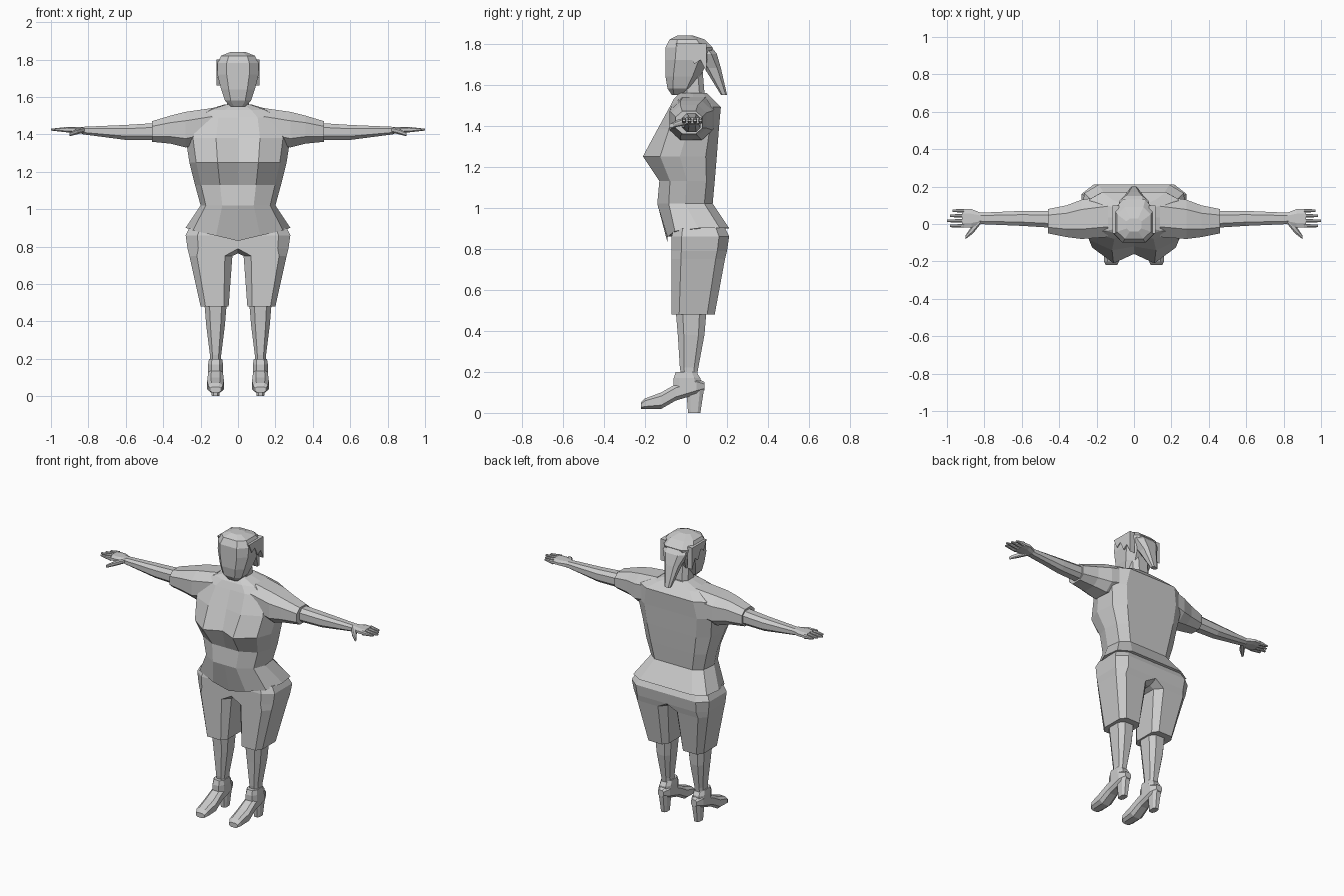
import bpy, bmesh

cube = bpy.data.objects.get("Cube")
if cube:
    bpy.data.objects.remove(cube, do_unlink=True)

shade = (.6, .6, .6, 1)
grey = bpy.data.materials.new("plain_grey")
grey.use_nodes = True
grey.diffuse_color = shade
grey.node_tree.nodes["Principled BSDF"].inputs["Base Color"].default_value = shade


def loft(name, rings, mirrored):
    """Skin a list of equal-length point rings and cap both ends."""
    bm = bmesh.new()
    loops = [[bm.verts.new(point) for point in ring] for ring in rings]
    for lower, upper in zip(loops, loops[1:]):
        for i in range(len(lower)):
            bm.faces.new((lower[i - 1], lower[i], upper[i], upper[i - 1]))
    bm.faces.new(loops[0])
    bm.faces.new(loops[-1])
    bmesh.ops.recalc_face_normals(bm, faces=bm.faces)
    mesh = bpy.data.meshes.new(name)
    bm.to_mesh(mesh)
    bm.free()
    mesh.materials.append(grey)
    obj = bpy.data.objects.new(name, mesh)
    bpy.context.collection.objects.link(obj)
    if mirrored:
        modifier = obj.modifiers.new("both_sides", 'MIRROR')
        modifier.use_mirror_merge = False


def octagon(axis, along, u_min, u_max, v_min, v_max, flat):
    """Chamfered box outline, set at a distance along the given axis."""
    corners = [(1, -flat), (1, flat), (flat, 1), (-flat, 1)]
    corners += [(-a, -b) for a, b in corners]
    points = []
    for a, b in corners:
        point = [(u_min + u_max + a * (u_max - u_min)) / 2,
                 (v_min + v_max + b * (v_max - v_min)) / 2]
        point.insert("xyz".index(axis), along)
        points.append(point)
    return points


def tube(name, axis, sections, mirrored=True, flat=.5):
    loft(name, [octagon(axis, *section, flat) for section in sections], mirrored)


def upright(name, centre, sections, axis="z"):
    """Tube symmetric about x = centre: position, half width, then depth range."""
    boxes = [(along, centre - half, centre + half, low, high)
             for along, half, low, high in sections]
    tube(name, axis, boxes, mirrored=centre > 0, flat=.55)


def body_ring(z, width, front, back, dip=0, cleft=0):
    """Section with a flat back, rounded flanks and two front peaks."""
    middle, depth = (front + back) / 2, (back - front) / 2
    side = [(width * .42, front, z - dip * .6),
            (width * .86, front * .6, z - dip * .2),
            (width, middle, z),
            (width * .95, middle + depth * .7, z),
            (width * .68, back, z)]
    other = [(-x, y, height) for x, y, height in reversed(side)]
    return [(0, front + cleft, z - dip), *side, (0, back, z), *other]


# Loose shirt with a flared hem that dips at the front
loft("shirt", [
    body_ring(.9, .28, -.09, .21, dip=.07),
    body_ring(1.02, .2, -.14, .13),
    body_ring(1.13, .23, -.13, .14),
    body_ring(1.25, .26, -.21, .15, cleft=.05),
    body_ring(1.38, .28, -.14, .16, cleft=.02),
    body_ring(1.49, .25, -.08, .17),
    body_ring(1.53, .17, -.06, .13),
    body_ring(1.56, .07, -.03, .1),
], mirrored=False)
tube("sleeve", "x", [
    (.14, -.07, .15, 1.36, 1.54),
    (.28, -.08, .13, 1.33, 1.52),
    (.36, -.07, .1, 1.35, 1.5),
    (.46, -.05, .08, 1.36, 1.47)])

# Arms and hands
tube("forearm", "x", [
    (.44, -.02, .07, 1.37, 1.46),
    (.6, -.01, .07, 1.37, 1.45),
    (.83, 0, .06, 1.4, 1.44)])
tube("palm", "x", [
    (.82, 0, .06, 1.4, 1.44),
    (.87, -.02, .08, 1.41, 1.44),
    (.92, -.02, .08, 1.41, 1.44)])
fingers = ["index", "middle", "ring", "little"]
for place, finger in enumerate(fingers):
    y = .027 * place - .01
    tip = 1 - .015 * abs(place - 1)
    tube(finger + "_finger", "x", [
        (.91, y - .01, y + .01, 1.41, 1.44),
        (tip, y - .007, y + .007, 1.42, 1.43)])
tube("thumb", "x", [
    (.82, 0, .04, 1.41, 1.44),
    (.86, -.05, 0, 1.4, 1.43),
    (.9, -.08, -.06, 1.39, 1.41)])

# Knee-length trousers, overlapping above the crotch
tube("trouser_leg", "z", [
    (.48, .05, .2, -.07, .14),
    (.75, .03, .26, -.07, .19),
    (.79, -.06, .27, -.07, .2),
    (.86, -.08, .28, -.07, .21),
    (.9, -.08, .26, -.06, .19)], flat=.65)

# Lower legs and heeled shoes
stance = .12
upright("lower_leg", stance, [
    (.16, .03, -.02, .05),
    (.22, .03, -.03, .06),
    (.38, .05, -.04, .09),
    (.5, .06, -.05, .1)])
upright("shoe", stance, [
    (-.22, .03, .02, .05),
    (-.2, .04, .02, .07),
    (-.12, .045, .02, .1),
    (-.05, .04, .06, .14),
    (.05, .04, .09, .17),
    (.09, .02, .11, .15)], axis="y")
upright("shoe_heel", stance, [
    (0, .02, .01, .07),
    (.13, .03, 0, .09)])
upright("shoe_cuff", stance, [
    (.11, .04, -.06, .07),
    (.17, .04, -.06, .07),
    (.2, .035, -.05, .05)])

# Neck and head
upright("neck", 0, [
    (1.5, .09, -.04, .12),
    (1.56, .06, -.02, .09),
    (1.68, .06, -.03, .08)])
upright("head", 0, [
    (1.55, .04, -.07, -.02),
    (1.58, .07, -.09, .03),
    (1.64, .09, -.1, .07),
    (1.72, .11, -.1, .11),
    (1.78, .11, -.1, .13),
    (1.82, .09, -.08, .09),
    (1.84, .04, -.04, .03)])

# Jagged side hair and swept-back tail
fringe = [(-.05, 1.8), (.1, 1.8)]
for lock in range(5):
    fringe.append((.1 - .03 * lock, 1.66 + .02 * lock + .04 * (lock % 2)))
loft("side_hair", [[(x, y, z) for y, z in fringe] for x in (.08, .115)], mirrored=True)
upright("hair_tail", 0, [
    (1.55, .02, .17, .2),
    (1.68, .05, .09, .17),
    (1.75, .08, .03, .15),
    (1.8, .07, 0, .11)])
